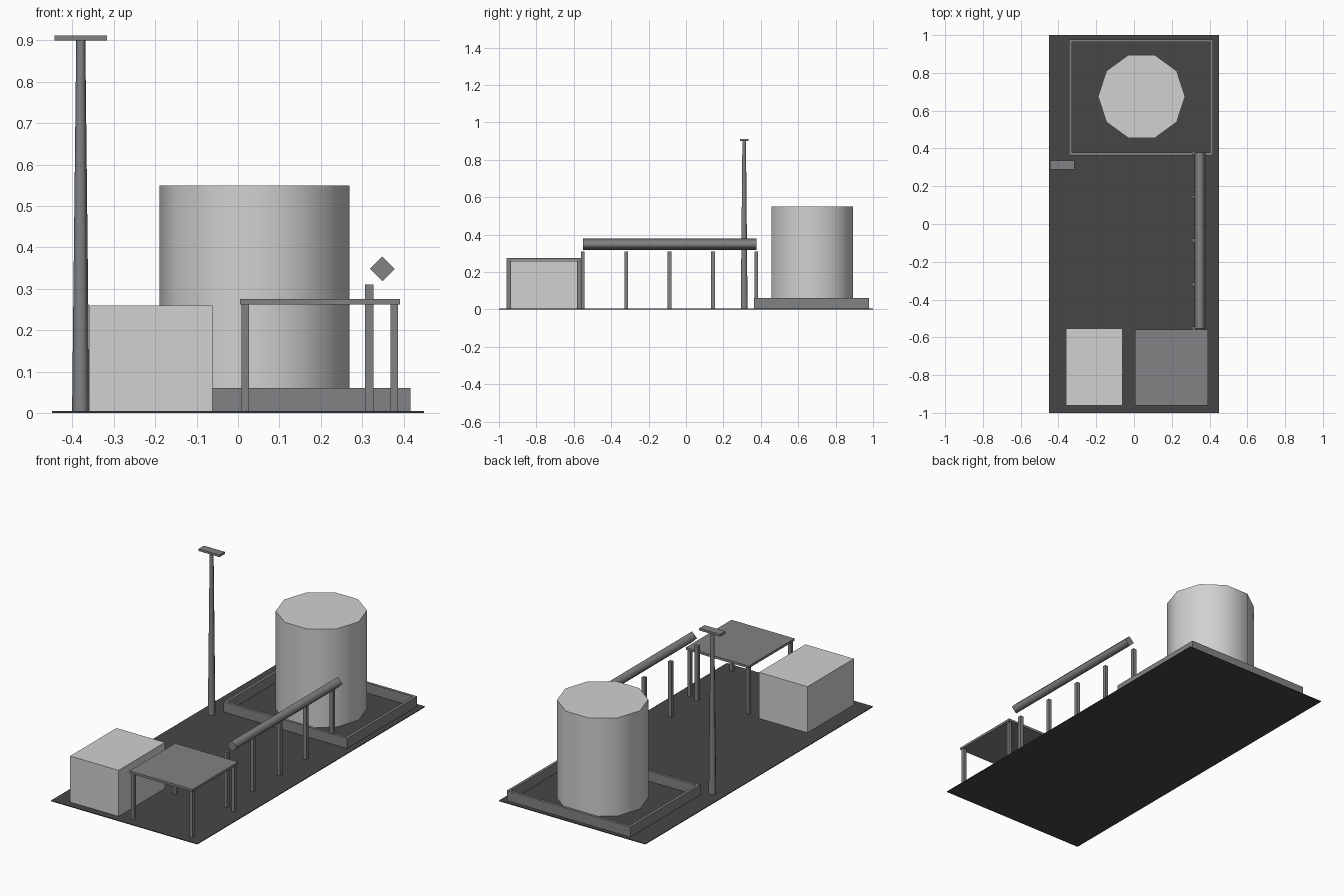
import bpy, bmesh
from math import cos, sin, tau, radians
from mathutils import Matrix, Vector

cube = bpy.data.objects.get("Cube")
if cube:
    bpy.data.objects.remove(cube, do_unlink=True)


def material(name, color):
    m = bpy.data.materials.new(name)
    m.use_nodes = True
    m.diffuse_color = (*color, 1)
    bsdf = next(n for n in m.node_tree.nodes if n.type == 'BSDF_PRINCIPLED')
    bsdf.inputs["Base Color"].default_value = (*color, 1)
    return m


LIGHT = material("light grey", (0.64, 0.64, 0.64))
STEEL = material("steel grey", (0.22, 0.225, 0.23))
DARK = material("dark asphalt", (0.062, 0.062, 0.062))
BASE = 0.002  # parts stand inside the thin slab


def finish(name, bm, mat):
    bmesh.ops.recalc_face_normals(bm, faces=bm.faces)
    me = bpy.data.meshes.new(name)
    bm.to_mesh(me)
    bm.free()
    me.materials.append(mat)
    ob = bpy.data.objects.new(name, me)
    bpy.context.collection.objects.link(ob)
    return ob


def add_box(bm, lo, hi):
    lo, hi = Vector(lo), Vector(hi)
    mat = Matrix.Translation((lo + hi) / 2) @ Matrix.Diagonal((*(hi - lo), 1))
    bmesh.ops.create_cube(bm, size=1, matrix=mat)


def box(name, lo, hi, mat):
    bm = bmesh.new()
    add_box(bm, lo, hi)
    return finish(name, bm, mat)


def post(name, x, y, top, half):
    return box(name, (x - half, y - half, BASE), (x + half, y + half, top), STEEL)


def cylinder(name, sides, r_bottom, r_top, length, mat, matrix):
    """Smooth-sided prism with sharp flat caps, first corner on +x."""
    bm = bmesh.new()
    rings = [[bm.verts.new((r * cos(tau * i / sides), r * sin(tau * i / sides), z))
              for i in range(sides)] for r, z in ((r_bottom, 0), (r_top, length))]
    for i in range(sides):
        j = (i + 1) % sides
        bm.faces.new((rings[0][i], rings[0][j], rings[1][j], rings[1][i])).smooth = True
    for ring in rings:
        cap = bm.faces.new(ring)
        for e in cap.edges:
            e.smooth = False
    bm.transform(matrix)
    return finish(name, bm, mat)


# Ground slab
box("ground_slab", (-0.45, -1, 0), (0.45, 1, 0.004), DARK)

# Storage tank
cylinder("storage_tank", 10, 0.23, 0.23, 0.55 - BASE, LIGHT,
         Matrix.Translation((0.04, 0.675, BASE)))

# Low containment wall around the tank
x0, x1, y0, y1, t, h = -0.343, 0.417, 0.363, 0.978, 0.015, 0.06
bm = bmesh.new()
for y in (y0, y1 - t):
    add_box(bm, (x0, y, BASE), (x1, y + t, h))
for x in (x0, x1 - t):
    add_box(bm, (x, y0 + t, BASE), (x + t, y1 - t, h))
finish("containment_wall", bm, STEEL)

# Building
box("building", (-0.36, -0.96, BASE), (-0.062, -0.553, 0.26), LIGHT)

# Canopy on four legs
box("canopy_roof", (0.005, -0.96, 0.262), (0.392, -0.558, 0.275), STEEL)
for x in (0.018, 0.378):
    for y in (-0.945, -0.574):
        post("canopy_leg", x, y, 0.262, 0.009)

# Raised pipe and its row of supports
cylinder("pipe", 4, 0.03, 0.03, 0.93, STEEL,
         Matrix.Translation((0.349, 0.378, 0.348)) @ Matrix.Rotation(radians(90), 4, 'X'))
for i in range(5):
    post("pipe_support", 0.317, -0.552 + i * 0.232, 0.31, 0.01)

# Tapered lamp post with a flat head
cylinder("lamp_post", 6, 0.021, 0.011, 0.9 - BASE, STEEL,
         Matrix.Translation((-0.38, 0.311, BASE)))
box("lamp_head", (-0.444, 0.289, 0.9), (-0.316, 0.335, 0.912), STEEL)
